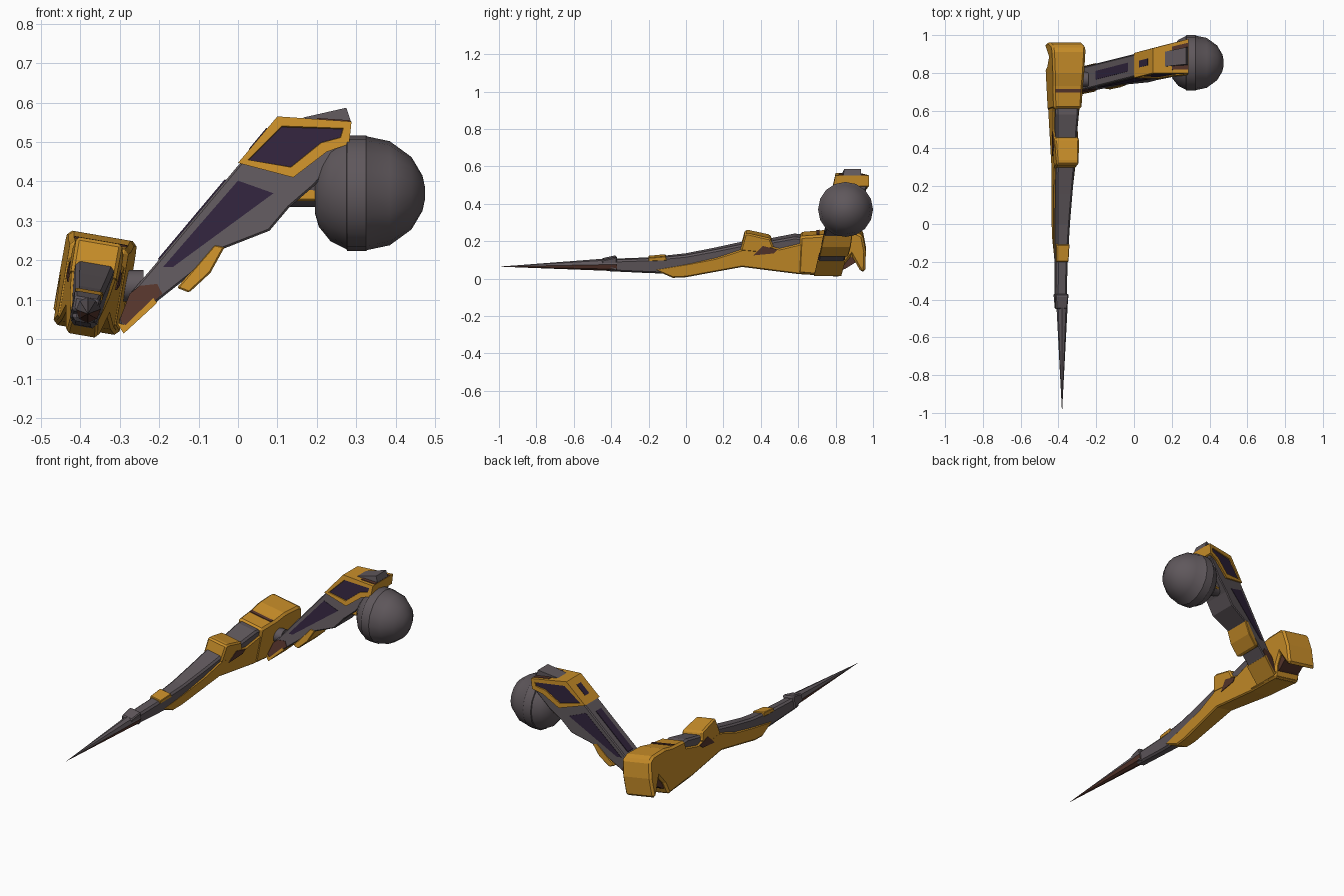
import bpy, bmesh, math
from mathutils import Vector


def mat(name, rgb):
    m = bpy.data.materials.new(name)
    m.diffuse_color = (*rgb, 1)
    return m


ORANGE = mat("orange paint", (0.58, 0.27, 0.022))
GREY = mat("dark grey metal", (0.115, 0.097, 0.107))
PURPLE = mat("dark purple recess", (0.030, 0.017, 0.045))
BROWN = mat("rust brown", (0.095, 0.036, 0.025))


def finish(name, bm, mats, bevel=0, smooth=False):
    bmesh.ops.remove_doubles(bm, verts=bm.verts, dist=1e-5)
    bmesh.ops.recalc_face_normals(bm, faces=bm.faces)
    me = bpy.data.meshes.new(name)
    bm.to_mesh(me)
    bm.free()
    for m in mats:
        me.materials.append(m)
    ob = bpy.data.objects.new(name, me)
    bpy.context.collection.objects.link(ob)
    if smooth:
        me.shade_smooth()
        me.set_sharp_from_angle(angle=math.radians(40))
    if bevel:
        b = ob.modifiers.new("edge", 'BEVEL')
        b.width = bevel
        b.segments = 1
        b.limit_method = 'ANGLE'
    return ob


def upper(x, z, s, h):
    """Upper leg space: front profile, thickness along y, slanting back;
    the front side leans back towards the upper edge."""
    lean = 0.1 * (z - 1.15 * x - 0.25)
    return Vector((x, 0.82 + 0.25 * x + lean + s * h * (1 - lean / 0.08), z))


def lower(y, z, s, k):
    """Lower leg space: side profile, tapering width, rolled about y."""
    w = min(0.034 * (y + 1) / 0.62, max(0.034, 0.042 + 0.045 * y)) * k * s
    dz = z - 0.12
    cx = -0.377 + 0.009 * y
    return Vector((cx + w * 0.985 + dz * 0.17, y, 0.117 + dz * 0.985 - w * 0.17))


def solid(name, prof, fn, h, mats, bevel=0, inset=None):
    """Extruded profile; inset=(thickness, depth) recesses both sides."""
    bm = bmesh.new()
    a, b = [[bm.verts.new(fn(p, q, s, h)) for p, q in prof] for s in (-1, 1)]
    sides = [bm.faces.new(a), bm.faces.new(b[::-1])]
    n = len(prof)
    for i in range(n):
        j = (i + 1) % n
        bm.faces.new((a[i], a[j], b[j], b[i]))
    bmesh.ops.recalc_face_normals(bm, faces=bm.faces)
    if inset:
        bmesh.ops.inset_individual(bm, faces=sides, thickness=inset[0])
        bmesh.ops.inset_individual(bm, faces=sides, thickness=0.002, depth=-inset[1])
        for f in sides:
            f.material_index = 1
    return finish(name, bm, mats, bevel)


def lathe_x(name, prof, cy, cz, seg, m):
    bm = bmesh.new()
    rings = [[bm.verts.new((x, cy + r * math.cos(t), cz + r * math.sin(t)))
              for t in [2 * math.pi * i / seg for i in range(seg)]] for x, r in prof]
    for p, q in zip(rings, rings[1:]):
        for i in range(seg):
            j = (i + 1) % seg
            bm.faces.new((p[i], p[j], q[j], q[i]))
    bm.faces.new(rings[0])
    bm.faces.new(rings[-1][::-1])
    return finish(name, bm, [m], smooth=True)


# Hip ball with raised band, and its connector
lathe_x("hip_ball", [(0.195, 0.05), (0.205, 0.085), (0.235, 0.122), (0.275, 0.142),
                     (0.277, 0.147), (0.325, 0.147), (0.328, 0.144), (0.385, 0.132),
                     (0.44, 0.092), (0.468, 0.045), (0.475, 0.012)], 0.853, 0.37, 16, GREY)
lathe_x("hip_connector", [(0.12, 0.055), (0.22, 0.055)], 0.86, 0.39, 12, GREY)
solid("hip_socket", [(0.14, 0.35), (0.2, 0.35), (0.22, 0.43), (0.15, 0.43)],
      upper, 0.045, [ORANGE], 0.006)

# Upper leg: grey beam
solid("thigh_beam", [(-0.29, 0.022), (-0.303, 0.045), (-0.27, 0.12), (-0.21, 0.19),
                     (0.0, 0.44), (0.1, 0.54), (0.26, 0.53), (0.275, 0.485),
                     (0.195, 0.39), (0.13, 0.334), (0.08, 0.275), (-0.035, 0.23),
                     (-0.2, 0.1)], upper, 0.077, [GREY], 0.005)
# Orange cap with recessed windows on both sides
solid("thigh_cap", [(0.0, 0.447), (0.1, 0.565), (0.288, 0.552), (0.282, 0.495),
                    (0.225, 0.475), (0.14, 0.41)], upper, 0.087,
      [ORANGE, PURPLE], 0, (0.027, 0.005))
# Long side windows and brown end panels
for s in (-1, 1):
    solid("thigh_window", [(-0.19, 0.183), (0.0, 0.402), (0.09, 0.37), (-0.165, 0.183)],
          lambda x, z, t, h, s=s: upper(x, z, s, 0.076 + 0.0015 * (t + 1)), 0, [PURPLE])
    solid("thigh_end_panel", [(-0.3, 0.05), (-0.275, 0.115), (-0.25, 0.135), (-0.205, 0.14),
                              (-0.192, 0.115), (-0.285, 0.032)],
          lambda x, z, t, h, s=s: upper(x, z, s, 0.076 + 0.002 * (t + 1)), 0, [BROWN])
# Windows along the upper slope
solid("slope_window", [(-0.2, 0.198), (-0.03, 0.4), (-0.033, 0.406), (-0.203, 0.204)],
      upper, 0.03, [PURPLE])
solid("cap_slope_window", [(0.03, 0.48), (0.075, 0.533), (0.072, 0.536), (0.027, 0.482)],
      upper, 0.024, [PURPLE])
# Underside armour and knee lip
solid("thigh_under_plate", [(-0.155, 0.13), (-0.124, 0.118), (-0.07, 0.168), (-0.033, 0.235),
                            (-0.06, 0.24)], upper, 0.079, [ORANGE], 0.004)
solid("thigh_end_lip", [(-0.308, 0.042), (-0.29, 0.014), (-0.205, 0.092), (-0.215, 0.104),
                        (-0.285, 0.036)], upper, 0.083, [ORANGE])
# Top plate and fin
solid("cap_top_plate", [(0.2, 0.556), (0.2, 0.561), (0.286, 0.555), (0.286, 0.55)],
      upper, 0.068, [BROWN])
solid("cap_fin", [(0.165, 0.562), (0.275, 0.587), (0.287, 0.55), (0.2, 0.55)],
      upper, 0.046, [GREY])
# Knee axle
lathe_x("knee_axle", [(-0.34, 0.04), (-0.24, 0.04)], 0.765, 0.135, 12, GREY)

# Lower leg: grey core
solid("shin_core", [(-0.42, 0.045), (-0.2, 0.035), (0.0, 0.03), (0.3, 0.09), (0.7, 0.06),
                    (0.7, 0.225), (0.58, 0.237), (0.45, 0.212), (0.3, 0.195), (0.16, 0.165),
                    (0.0, 0.134), (-0.2, 0.113), (-0.42, 0.105)], lower, 0.9, [GREY], 0.01)
# Orange shell on the lower half
solid("shin_shell", [(-0.18, 0.058), (-0.07, 0.011), (0.0, 0.015), (0.3, 0.073), (0.6, 0.037),
                     (0.82, 0.025), (0.84, 0.1), (0.75, 0.2), (0.62, 0.205), (0.5, 0.175),
                     (0.4, 0.2), (0.3, 0.17), (0.16, 0.122), (0.02, 0.093)],
      lower, 1.02, [ORANGE], 0.007)
solid("shin_block", [(0.29, 0.16), (0.315, 0.255), (0.34, 0.255), (0.45, 0.23), (0.47, 0.18),
                     (0.4, 0.15)], lower, 1.05, [ORANGE], 0.008)
for s in (-1, 1):
    solid("shin_side_opening", [(0.36, 0.138), (0.41, 0.19), (0.49, 0.17), (0.47, 0.15)],
          lambda y, z, t, k, s=s: lower(y, z, s, 1.03 + 0.03 * (t + 1)), 0, [BROWN])
# Ankle cuff
solid("ankle_cuff", [(-0.2, 0.1), (-0.2, 0.12), (-0.11, 0.128), (-0.1, 0.105)],
      lower, 0.97, [ORANGE], 0.003)
# Knee guard with hanging rear plate
solid("knee_guard", [(0.6, 0.04), (0.82, 0.024), (0.845, 0.09), (0.885, 0.14), (0.935, 0.052),
                     (0.958, 0.052), (0.962, 0.16), (0.945, 0.25), (0.91, 0.267), (0.8, 0.267),
                     (0.73, 0.252), (0.61, 0.243)], lower, 1.08, [ORANGE], 0.012)
solid("knee_seam", [(0.697, 0.2), (0.697, 0.2535), (0.715, 0.255), (0.715, 0.2)],
      lower, 0.92, [BROWN])
solid("knee_underside", [(0.8, 0.05), (0.85, 0.065), (0.92, 0.11), (0.86, 0.2)],
      lower, 0.85, [BROWN])

# Spike foot: faceted cone with a brown underside
bm = bmesh.new()
bmesh.ops.create_cone(bm, cap_ends=True, segments=8, radius1=1, radius2=0, depth=1)
for v in bm.verts:
    t = 0.5 - v.co.z
    v.co = Vector((-0.381 + v.co.x * 0.033, -1 + 0.63 * t, 0.064 + 0.012 * t + v.co.y * 0.036))
bm.normal_update()
for f in bm.faces:
    f.material_index = 1 if f.normal.z < -0.2 else 0
finish("spike", bm, [GREY, BROWN])
solid("spike_collar", [(-0.45, 0.07), (-0.45, 0.107), (-0.38, 0.122), (-0.37, 0.118),
                       (-0.37, 0.045), (-0.4, 0.06)], lower, 1.03, [GREY], 0.007)
